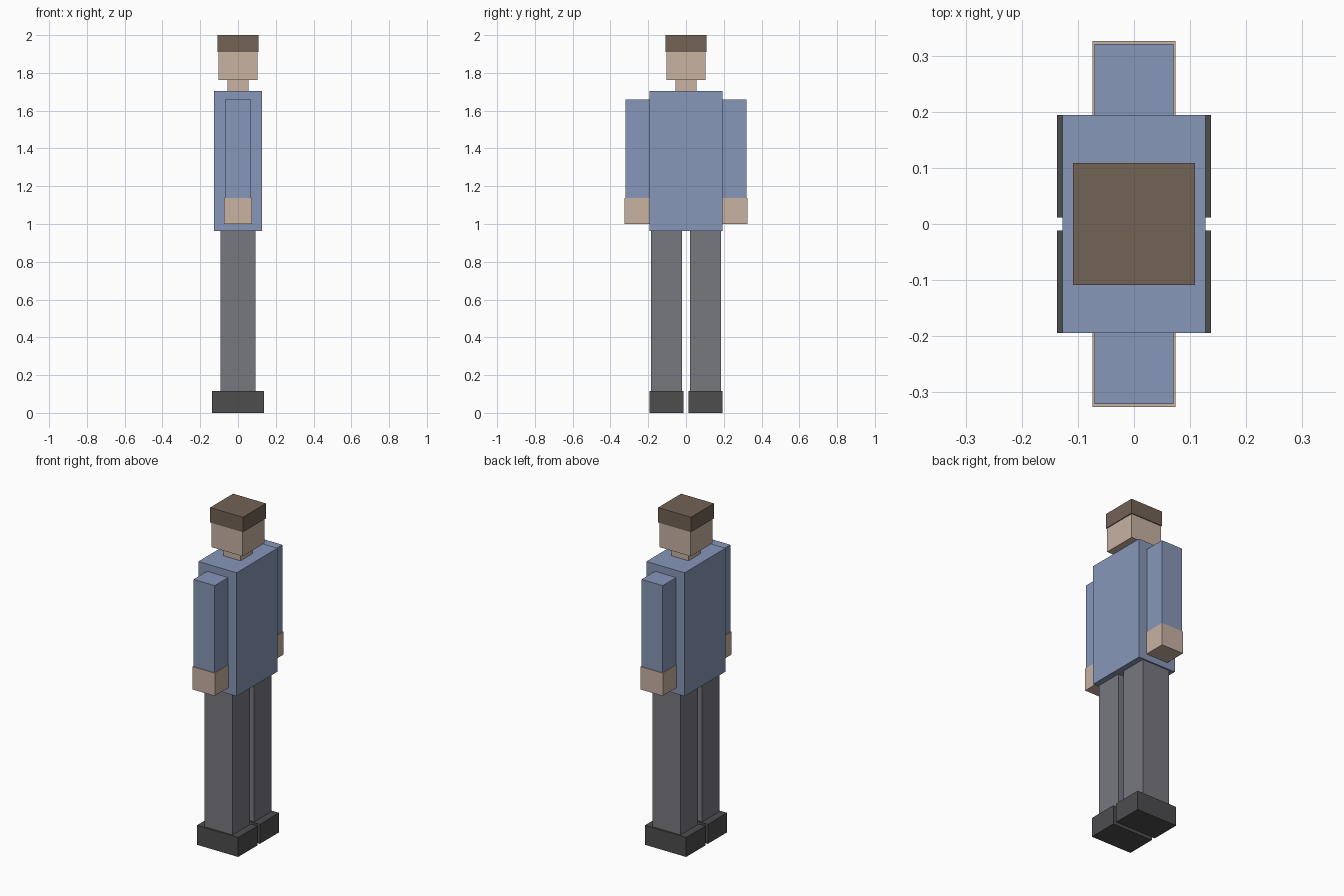
import bpy
import bmesh

cube = bpy.data.objects.get("Cube")
if cube:
    bpy.data.objects.remove(cube, do_unlink=True)


def material(name, rgb):
    mat = bpy.data.materials.new(name)
    mat.use_nodes = True
    mat.diffuse_color = (*rgb, 1)
    mat.node_tree.nodes["Principled BSDF"].inputs["Base Color"].default_value = (*rgb, 1)
    return mat


blue = material("blue shirt", (0.242, 0.309, 0.485))
grey = material("grey trousers", (0.184, 0.184, 0.216))
skin = material("skin", (0.578, 0.445, 0.361))
brown = material("brown hair", (0.171, 0.122, 0.091))
dark = material("dark shoes", (0.074, 0.074, 0.078))


def box(name, mat, half_x, y, z):
    """Box centred on x = 0, spanning the given y and z ranges."""
    bm = bmesh.new()
    bmesh.ops.create_cube(bm, size=1)
    for v in bm.verts:
        v.co.x *= 2 * half_x
        v.co.y = y[0] if v.co.y < 0 else y[1]
        v.co.z = z[0] if v.co.z < 0 else z[1]
    mesh = bpy.data.meshes.new(name)
    bm.to_mesh(mesh)
    bm.free()
    mesh.materials.append(mat)
    obj = bpy.data.objects.new(name, mesh)
    bpy.context.collection.objects.link(obj)


def centred(name, mat, half_x, half_y, z):
    box(name, mat, half_x, (-half_y, half_y), z)


def pair(name, mat, half_x, inner, outer, z):
    """Matching boxes on the -y and +y sides."""
    box("front_" + name, mat, half_x, (-outer, -inner), z)
    box("back_" + name, mat, half_x, (inner, outer), z)


# Head and body
centred("torso", blue, 0.127, 0.194, (0.962, 1.704))
centred("neck", skin, 0.056, 0.056, (1.70, 1.765))
centred("head", skin, 0.104, 0.104, (1.762, 1.912))
centred("hair", brown, 0.109, 0.109, (1.91, 2.0))

# Limbs
pair("sleeve", blue, 0.07, 0.19, 0.321, (1.13, 1.66))
pair("hand", skin, 0.074, 0.19, 0.326, (1.0, 1.137))
pair("leg", grey, 0.093, 0.021, 0.185, (0.1, 0.965))
pair("shoe", dark, 0.137, 0.012, 0.194, (0.0, 0.117))
